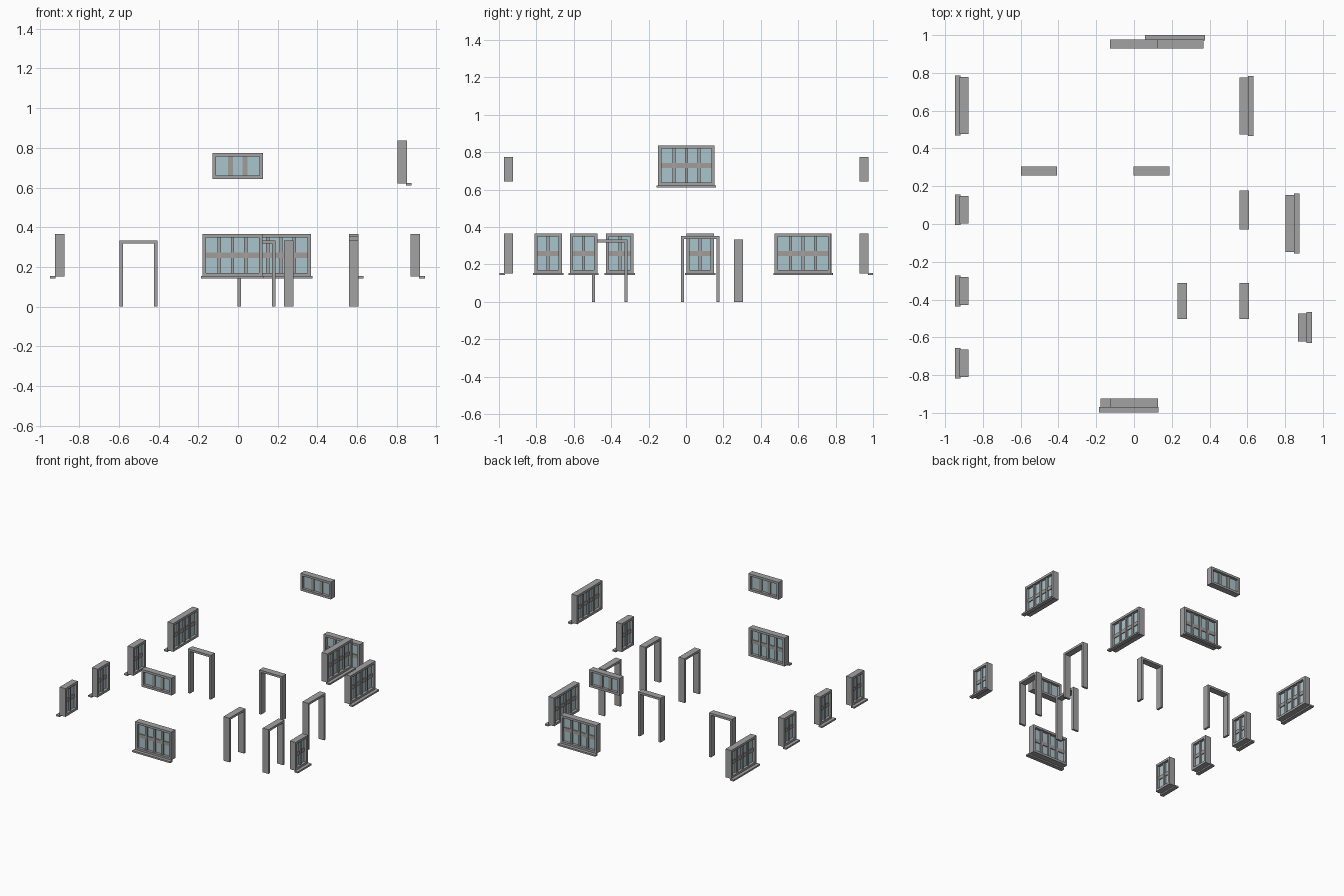
import bpy, bmesh, math
from mathutils import Matrix, Vector

if "Cube" in bpy.data.objects:
    bpy.data.objects.remove(bpy.data.objects["Cube"])


def material(name, col):
    m = bpy.data.materials.new(name)
    m.diffuse_color = (*col, 1)
    m.use_nodes = True
    m.node_tree.nodes["Principled BSDF"].inputs["Base Color"].default_value = m.diffuse_color
    return m


GREY = material("frame grey", (0.36, 0.36, 0.36))
BAR = material("glazing bar warm grey", (0.36, 0.335, 0.32))
GLASS = material("pale blue glass", (0.40, 0.56, 0.61))

# outward direction of each wall, as a rotation of the front (-y) wall
TURN = {"front": 0, "right": 90, "back": 180, "left": 270}


def part(name, boxes, mat, M):
    """One object from boxes (u0, u1, d0, d1, z0, z1); d runs outward."""
    bm = bmesh.new()
    for u0, u1, d0, d1, z0, z1 in boxes:
        lo, hi = Vector((u0, -d1, z0)), Vector((u1, -d0, z1))
        size = hi - lo
        bmesh.ops.create_cube(bm, size=1, matrix=Matrix.Translation((lo + hi) / 2)
                              @ Matrix.Diagonal((*size, 1)))
    bm.transform(M)
    me = bpy.data.meshes.new(name)
    bm.to_mesh(me)
    bm.free()
    me.materials.append(mat)
    bpy.context.collection.objects.link(bpy.data.objects.new(name, me))


def place(side, x, y):
    return Matrix.Translation((x, y, 0)) @ Matrix.Rotation(math.radians(TURN[side]), 4, 'Z')


DEPTH, T = 0.048, 0.017


def window(name, side, x, y, width, z0, z1, cols, sill=True):
    """x, y is the middle of the frame depth and width."""
    M = place(side, x, y)
    h, d = width / 2, DEPTH / 2
    # outer frame
    part(name + "_frame", [(-h, -h + T, -d, d, z0, z1), (h - T, h, -d, d, z0, z1),
                           (-h + T, h - T, -d, d, z1 - T, z1),
                           (-h + T, h - T, -d, d, z0, z0 + T)], GREY, M)
    # glass sheet
    part(name + "_glass", [(-h + T, h - T, -0.003, 0.003, z0 + T, z1 - T)], GLASS, M)
    # upright mullions
    inner = width - 2 * T
    centres = [-inner / 2 + inner * i / cols for i in range(1, cols)]
    w, md = (0.008, 0.015) if sill else (0.0125, 0.010)
    part(name + "_mullions", [(c - w, c + w, -md, md, z0 + T, z1 - T) for c in centres],
         GREY if sill else BAR, M)
    if sill:
        # cross bar and projecting sill
        zc = (z0 + z1) / 2
        part(name + "_cross_bar", [(-h + T, h - T, -0.009, 0.009, zc - 0.0135, zc + 0.0135)], BAR, M)
        part(name + "_sill", [(-h - 0.008, h + 0.008, d - 0.004, d + 0.025,
                               z0 - 0.010, z0 + 0.002)], GREY, M)


def doorway(name, side, x, y, width, height):
    M = place(side, x, y)
    h, d, t = width / 2, 0.0245, 0.016
    part(name, [(-h, -h + t, -d, d, 0, height), (h - t, h, -d, d, 0, height),
                (-h + t, h - t, -d, d, height - t, height)], GREY, M)


# ground floor windows
LOW = (0.152, 0.366)
window("front_window", "front", -0.028, -0.948, 0.301, *LOW, 4)
window("back_window", "back", 0.217, 0.952, 0.301, *LOW, 4)
window("left_wide_window", "left", -0.899, 0.627, 0.301, *LOW, 4)
window("right_wide_window", "right", 0.583, 0.625, 0.301, *LOW, 4)
for i, y in enumerate((0.075, -0.354, -0.737)):
    window(f"left_narrow_window_{i + 1}", "left", -0.899, y, 0.147, *LOW, 2)
window("right_narrow_window", "right", 0.893, -0.548, 0.147, *LOW, 2)

# upper windows
window("right_upper_window", "right", 0.827, 0.002, 0.301, 0.62, 0.836, 4)
window("front_upper_window", "front", -0.001, -0.948, 0.254, 0.643, 0.774, 3, sill=False)
window("back_upper_window", "back", -0.001, 0.952, 0.254, 0.643, 0.774, 3, sill=False)

# open door frames
doorway("doorway_back_left", "front", -0.502, 0.281, 0.19, 0.334)
doorway("doorway_back_middle", "front", 0.093, 0.281, 0.19, 0.334)
doorway("doorway_front_middle", "right", 0.256, -0.408, 0.19, 0.334)
doorway("doorway_front_right", "right", 0.583, -0.408, 0.19, 0.334)
doorway("doorway_entrance", "right", 0.583, 0.075, 0.206, 0.352)
